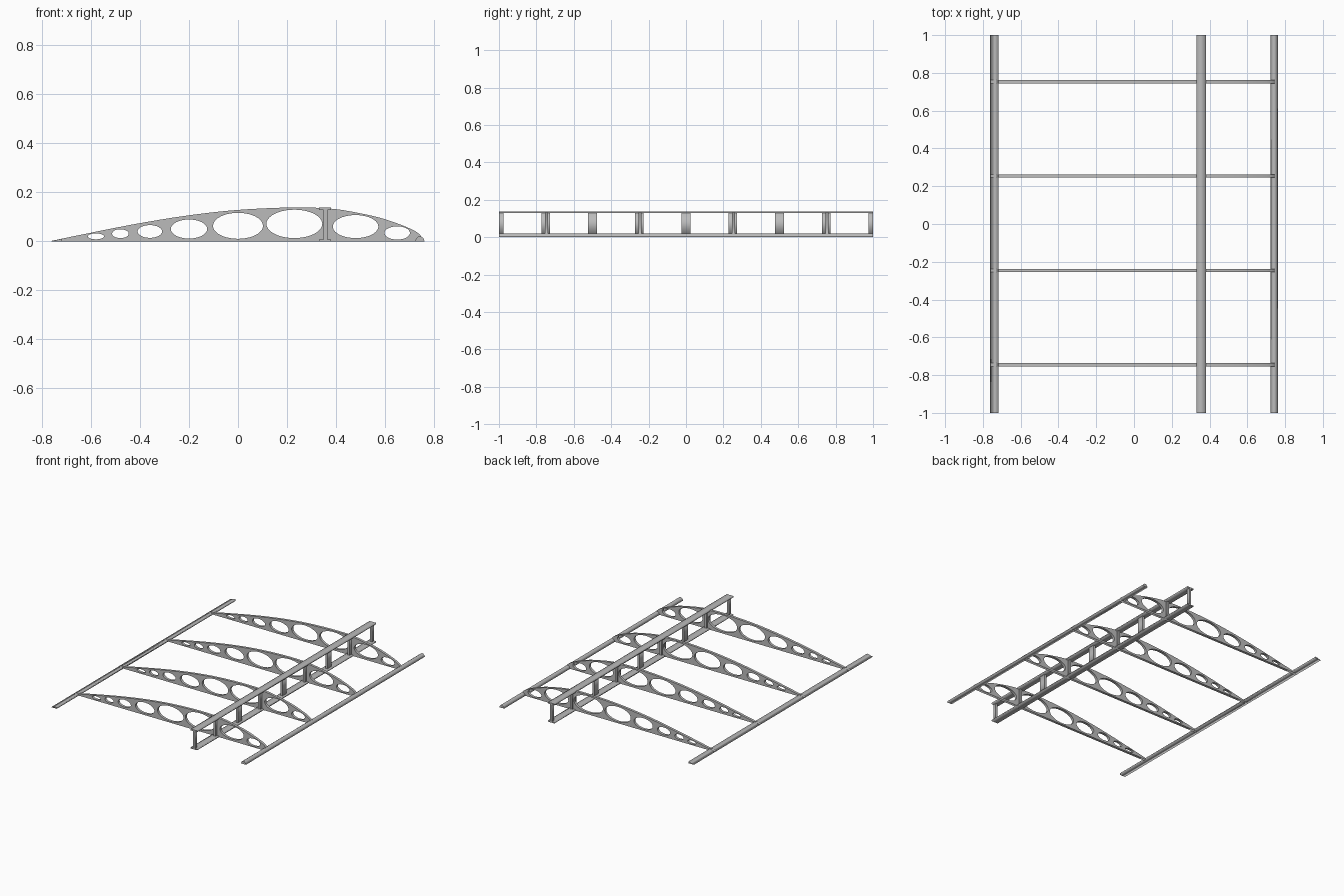
import bpy
from math import sin, cos, pi

cube = bpy.data.objects.get("Cube")
if cube:
    bpy.data.objects.remove(cube)

metal = bpy.data.materials.new("light_grey_metal")
metal.use_nodes = True
grey = (0.5, 0.5, 0.5, 1)
metal.diffuse_color = grey
metal.node_tree.nodes["Principled BSDF"].inputs["Base Color"].default_value = grey


def extrude_profile(name, loops, y, depth):
    """Fill x-z outlines (inner loops become holes) and extrude them along y."""
    curve = bpy.data.curves.new(name, "CURVE")
    curve.dimensions = "2D"
    curve.fill_mode = "BOTH"
    curve.extrude = depth / 2
    for loop in loops:
        spline = curve.splines.new("POLY")
        spline.points.add(len(loop) - 1)
        for point, (x, z) in zip(spline.points, loop):
            point.co = (x, z, 0, 1)
        spline.use_cyclic_u = True
    temp = bpy.data.objects.new(name + "_outline", curve)
    bpy.context.collection.objects.link(temp)
    graph = bpy.context.evaluated_depsgraph_get()
    mesh = bpy.data.meshes.new_from_object(temp.evaluated_get(graph))
    bpy.data.objects.remove(temp)
    mesh.materials.clear()
    mesh.materials.append(metal)
    obj = bpy.data.objects.new(name, mesh)
    obj.rotation_euler.x = pi / 2
    obj.location.y = y
    bpy.context.collection.objects.link(obj)
    return obj


def rect(x0, x1, z0, z1):
    return [(x0, z0), (x1, z0), (x1, z1), (x0, z1)]


def ellipse(cx, cz, rx, rz, n=40):
    return [(cx + rx * cos(2 * pi * i / n), cz + rz * sin(2 * pi * i / n)) for i in range(n)]


def smooth_line(pts, steps=5):
    """Catmull-Rom curve through the points."""
    p = [pts[0]] + pts + [pts[-1]]
    out = []
    for a, b, c, d in zip(p, p[1:], p[2:], p[3:]):
        for s in range(steps):
            t = s / steps
            out.append(tuple(
                0.5 * (2 * b[k] + (c[k] - a[k]) * t
                       + (2 * a[k] - 5 * b[k] + 4 * c[k] - d[k]) * t ** 2
                       + (3 * b[k] - a[k] - 3 * c[k] + d[k]) * t ** 3)
                for k in (0, 1)))
    return out + [pts[-1]]


# Ribs: flat-bottomed aerofoil plates with lightening holes
upper = smooth_line([(-0.76, 0.002), (-0.6, 0.035), (-0.4, 0.074), (-0.2, 0.106),
                     (0, 0.128), (0.22, 0.138), (0.38, 0.133), (0.5, 0.114),
                     (0.6, 0.09), (0.7, 0.053), (0.74, 0.029), (0.76, 0)])
outline = [(-0.76, 0)] + upper
holes = [ellipse(*h) for h in (
    (-0.58, 0.02, 0.033, 0.012), (-0.48, 0.031, 0.034, 0.018),
    (-0.36, 0.04, 0.05, 0.026), (-0.2, 0.05, 0.074, 0.039),
    (0, 0.063, 0.102, 0.053), (0.23, 0.071, 0.114, 0.058),
    (0.48, 0.06, 0.093, 0.047), (0.65, 0.034, 0.052, 0.027))]
for i in range(4):
    extrude_profile(f"rib_{i + 1}", [outline] + holes, -0.746 + 0.5 * i, 0.018)

# Main spar: two caps joined by uprights
extrude_profile("spar_top_cap", [rect(0.33, 0.38, 0.128, 0.138)], 0, 2)
extrude_profile("spar_bottom_cap", [rect(0.33, 0.38, 0, 0.008)], 0, 2)
for i in range(9):
    y, width = -1 + 0.25 * i, 0.046
    if i in (0, 8):
        width /= 2
        y -= width / 2 * (1 if y > 0 else -1)
    extrude_profile(f"spar_upright_{i + 1}", [rect(0.349, 0.365, 0.006, 0.13)], y, width)

# Edge strips running the full span
extrude_profile("trailing_edge", [[(-0.762, 0), (-0.718, 0), (-0.718, 0.011)]], 0, 2)
extrude_profile("leading_edge", [[(0.723, 0), (0.762, 0), (0.757, 0.012),
                                  (0.748, 0.02), (0.738, 0.02), (0.728, 0.013)]], 0, 2)
